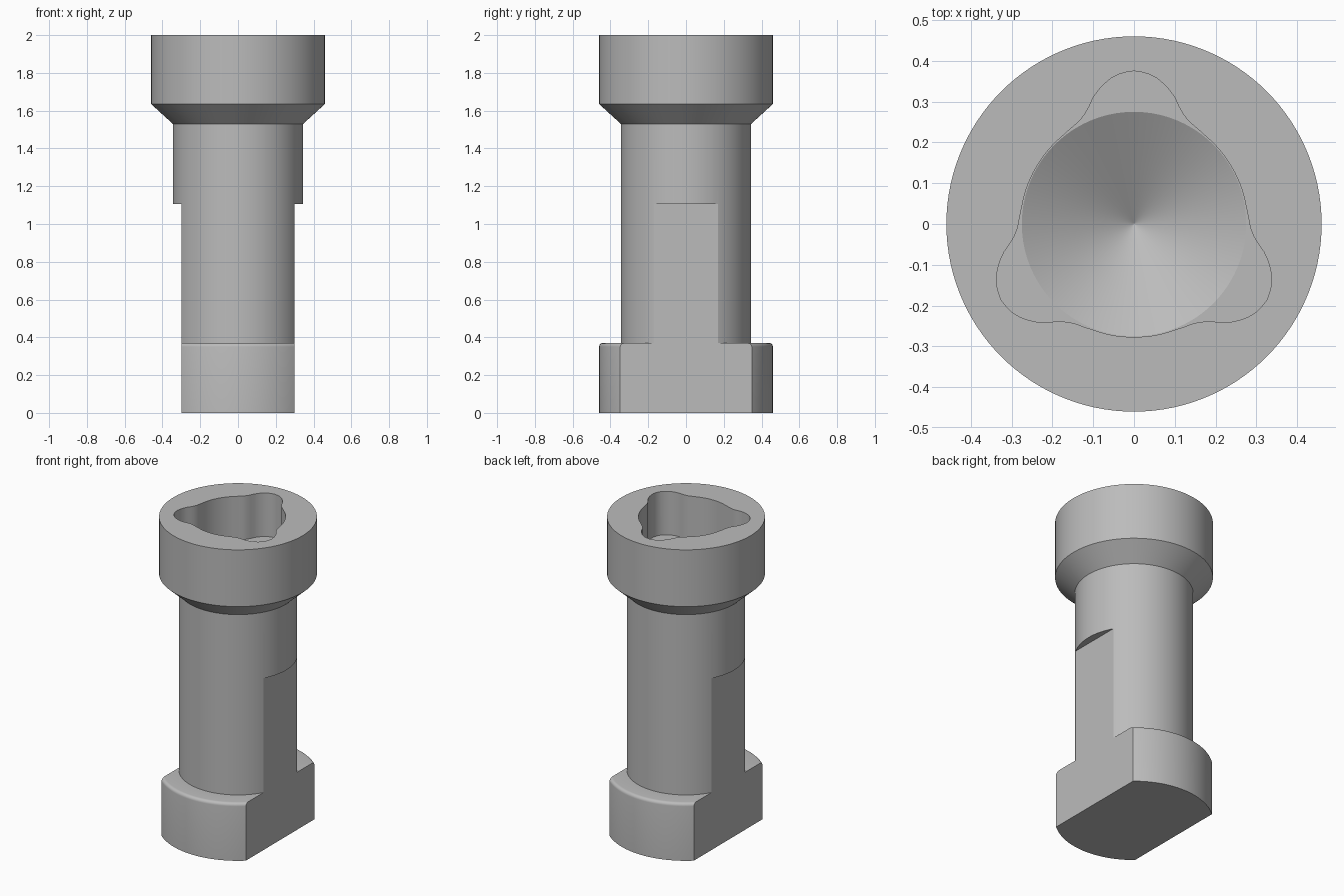
import bpy, bmesh
from math import sin, cos, pi, radians

default = bpy.data.objects.get("Cube")
if default:
    bpy.data.objects.remove(default)

SEG = 120

steel = bpy.data.materials.new("plain_grey")
steel.use_nodes = True
grey = (0.5, 0.5, 0.5, 1)
steel.diffuse_color = grey
steel.node_tree.nodes["Principled BSDF"].inputs["Base Color"].default_value = grey


def stack(name, sections):
    """Closed solid from rings; each section is (z, radius or radius function)."""
    bm = bmesh.new()
    rings = []
    for z, radius in sections:
        ring = []
        for i in range(SEG):
            a = 2 * pi * i / SEG
            r = radius(a) if callable(radius) else radius
            ring.append(bm.verts.new((r * cos(a), r * sin(a), z)))
        rings.append(ring)
    for low, high in zip(rings, rings[1:]):
        for i in range(SEG):
            j = (i + 1) % SEG
            bm.faces.new((low[i], low[j], high[j], high[i]))
    bm.faces.new(rings[0][::-1])
    bm.faces.new(rings[-1])
    bmesh.ops.recalc_face_normals(bm, faces=bm.faces)
    mesh = bpy.data.meshes.new(name)
    bm.to_mesh(mesh)
    bm.free()
    obj = bpy.data.objects.new(name, mesh)
    bpy.context.collection.objects.link(obj)
    return obj


def lobe_radius(a):
    """Three-lobed socket outline, one lobe pointing to the back."""
    d = (a - pi / 2) % (2 * pi / 3)
    d = min(d, 2 * pi / 3 - d)
    pts = [(0, .375), (5, .371), (10, .359), (15, .339), (18, .325), (22, .302),
           (26, .289), (30, .283), (38, .278), (60, .277)]
    for (a0, r0), (a1, r1) in zip(pts, pts[1:]):
        a0, a1 = radians(a0), radians(a1)
        if d <= a1 + 1e-6:
            return r0 + (r1 - r0) * (d - a0) / (a1 - a0)
    return pts[-1][1]


def cut(target, cutter):
    mod = target.modifiers.new("cut", "BOOLEAN")
    mod.operation = "DIFFERENCE"
    mod.solver = "EXACT"
    mod.object = cutter
    bpy.context.view_layer.objects.active = target
    bpy.ops.object.modifier_apply(modifier=mod.name)
    bpy.data.objects.remove(cutter)


# Turned body: foot with rounded rim, shaft, flared head
FILLET = 0.02
rim = [(0.35 + FILLET * sin(t), 0.44 + FILLET * cos(t))
       for t in (radians(18 * k) for k in range(6))]
body = stack("socket_bolt", [(0, 0.46)] + rim +
             [(0.37, 0.345), (1.53, 0.345), (1.635, 0.46), (2, 0.46)])
body.data.materials.append(steel)

# Side flats across foot and lower shaft
for side in (-1, 1):
    bpy.ops.mesh.primitive_cube_add(size=1, location=(side * 0.8, 0, 0.5025))
    box = bpy.context.object
    box.name = "flat_cutter"
    box.hide_render = True
    box.scale = (1, 2, 1.205)
    bpy.context.view_layer.update()
    cut(body, box)

# Lobed socket with a drilled conical bottom
FLOOR = 1.72
socket = stack("socket_cutter", [(2.1, lobe_radius), (FLOOR, lobe_radius), (FLOOR, 0.275),
                                 (FLOOR - 0.075, 0.145), (FLOOR - 0.158, 0.001)])
socket.hide_render = True
cut(body, socket)

# Smooth shading with crisp edges
bpy.ops.object.select_all(action="DESELECT")
body.select_set(True)
bpy.context.view_layer.objects.active = body
bpy.ops.object.shade_smooth_by_angle(angle=radians(25))
